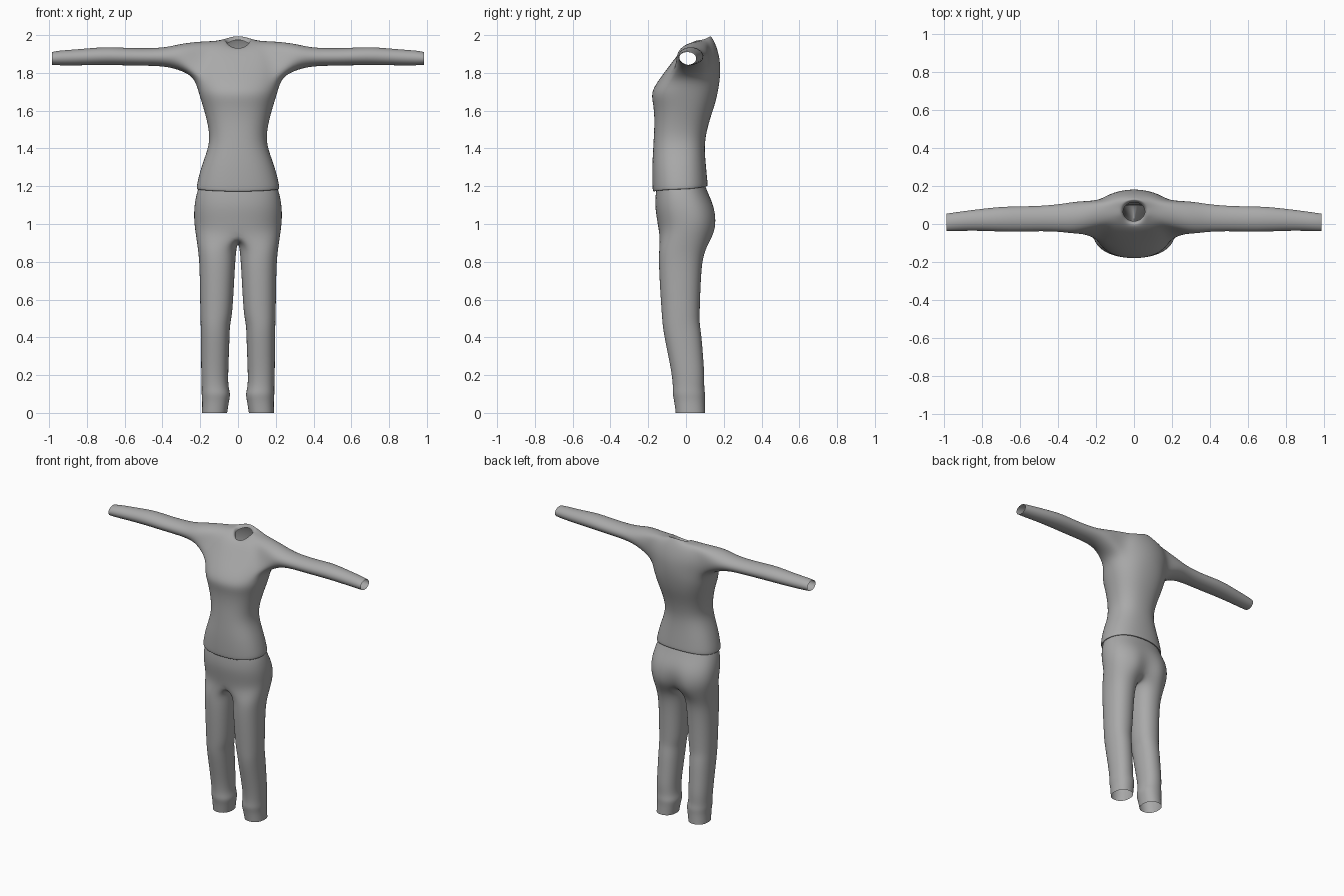
import bpy, bmesh, math

N = 20  # columns around the body

cloth = bpy.data.materials.new("grey cloth")
cloth.diffuse_color = (0.4, 0.4, 0.4, 1)


def spow(v, p):
    return math.copysign(abs(v) ** p, v)


def body_ring(bm, hw, yf, yb, zf, zs, zb, cleft=0.0, p=0.86):
    """Closed ring whose height varies from front to side to back."""
    ring = []
    for i in range(N):
        a = 2 * math.pi * i / N
        c, s = spow(math.cos(a), p), spow(math.sin(a), p)
        y = (yf + yb) / 2 + (yb - yf) / 2 * s
        z = zs + ((zb if s > 0 else zf) - zs) * s * s
        if i == N // 4:
            y -= cleft
        ring.append(bm.verts.new((hw * c, y, z)))
    return ring


def bridge(bm, a, b, skip=()):
    n = len(a)
    for i in range(n):
        if i not in skip:
            bm.faces.new((a[i], a[(i + 1) % n], b[(i + 1) % n], b[i]))


def finish(bm, name):
    bmesh.ops.recalc_face_normals(bm, faces=bm.faces)
    me = bpy.data.meshes.new(name)
    bm.to_mesh(me)
    bm.free()
    me.materials.append(cloth)
    ob = bpy.data.objects.new(name, me)
    bpy.context.collection.objects.link(ob)
    ob.modifiers.new("smooth", "SUBSURF").levels = 2
    ob.modifiers["smooth"].render_levels = 2
    for f in me.polygons:
        f.use_smooth = True
    return ob


# Shirt body: half width, front y, back y, then front, side and back heights
bm = bmesh.new()
shirt_rows = [
    (.205, -.160, .100, 1.180, 1.190, 1.205),
    (.222, -.176, .117, 1.166, 1.178, 1.196),
    (.222, -.180, .116, 1.190, 1.205, 1.220),
    (.198, -.181, .108, 1.30, 1.30, 1.30),
    (.163, -.176, .100, 1.39, 1.39, 1.39),
    (.150, -.172, .104, 1.46, 1.46, 1.46),
    (.166, -.168, .126, 1.55, 1.55, 1.55),
    (.190, -.174, .155, 1.63, 1.63, 1.63),
    (.212, -.188, .176, 1.69, 1.70, 1.72),
    (.234, -.160, .185, 1.745, 1.775, 1.80),
    (.240, -.098, .182, 1.825, 1.87, 1.875),
    (.190, -.045, .160, 1.895, 1.968, 1.95),
    (.105, -.012, .138, 1.932, 1.968, 1.988),
    (.068, .008, .128, 1.930, 1.978, 2.000),
    (.058, .015, .115, 1.905, 1.955, 1.975),
]
rings = [body_ring(bm, *r, p=0.86 if k < 9 else 1.0) for k, r in enumerate(shirt_rows)]
LOW = 9  # row below the armhole
arm_cols = {N - 2, N - 1, 0, 1, N // 2 - 2, N // 2 - 1, N // 2, N // 2 + 1}
for k in range(len(rings) - 1):
    bridge(bm, rings[k], rings[k + 1], arm_cols if k in (LOW, LOW + 1) else ())

# Sleeves: x, front y, back y, bottom z, top z
sleeve_rows = [
    (.295, -.058, .124, 1.808, 1.960),
    (.38, -.044, .108, 1.833, 1.936),
    (.48, -.040, .098, 1.836, 1.932),
    (.60, -.043, .095, 1.838, 1.934),
    (.70, -.043, .094, 1.840, 1.941),
    (.84, -.036, .077, 1.838, 1.927),
    (.95, -.040, .062, 1.838, 1.920),
    (.985, -.040, .056, 1.841, 1.912),
]
armhole = [(0, 0), (0, 1), (0, 2), (1, 2), (2, 2), (2, 1),
           (2, 0), (2, -1), (2, -2), (1, -2), (0, -2), (0, -1)]
for side in (1, -1):
    loop = [rings[LOW + r][(c if side > 0 else N // 2 - c) % N] for r, c in armhole]
    for x, y0, y1, z0, z1 in sleeve_rows:
        nxt = []
        for k in range(12):
            t = k * math.pi / 6
            nxt.append(bm.verts.new((side * x, (y0 + y1) / 2 + (y1 - y0) / 2 * math.sin(t),
                                     (z0 + z1) / 2 - (z1 - z0) / 2 * math.cos(t))))
        bridge(bm, loop, nxt)
        loop = nxt
finish(bm, "shirt")

# Trousers: waist and hips, with a cleft at the back
bm = bmesh.new()
hip_rows = [
    (.208, -.158, .100, 1.195, 1.20, 1.21, 0),
    (.224, -.163, .120, 1.15, 1.155, 1.16, 0),
    (.235, -.166, .157, 1.09, 1.09, 1.09, .008),
    (.236, -.155, .172, 1.02, 1.03, 1.02, .025),
    (.231, -.143, .165, .945, .975, .945, .045),
]
rings = [body_ring(bm, *r) for r in hip_rows]
for a, b in zip(rings, rings[1:]):
    bridge(bm, a, b)

# Crotch strip joining the front and back centre lines
hip = rings[-1]
front, back = hip[3 * N // 4], hip[N // 4]
crotch = []
for k in range(1, 6):
    t = k / 6
    y = back.co.y + (front.co.y - back.co.y) * t
    crotch.append(bm.verts.new((0, y, .94 - .045 * math.sin(math.pi * t))))

# Legs: height, inner x, outer x, front y, back y
leg_rows = [
    (.875, .006, .215, -.144, .108),
    (.80, .013, .206, -.147, .086),
    (.65, .021, .203, -.139, .078),
    (.52, .029, .201, -.130, .074),
    (.47, .041, .199, -.126, .074),
    (.41, .043, .198, -.118, .084),
    (.30, .047, .197, -.095, .092),
    (.20, .051, .196, -.076, .100),
    (.135, .050, .193, -.070, .097),
    (.100, .038, .195, -.074, .104),
    (.065, .046, .190, -.064, .101),
    (.0, .056, .192, -.056, .103),
]
for side in (1, -1):
    start = 3 * N // 4
    loop = [hip[(start + side * k) % N] for k in range(N // 2 + 1)] + crotch
    for z, x0, x1, y0, y1 in leg_rows:
        nxt = []
        for k in range(16):
            a = (k - 5) * math.pi / 8
            x = (x0 + x1) / 2 + (x1 - x0) / 2 * spow(math.cos(a), .9)
            y = (y0 + y1) / 2 + (y1 - y0) / 2 * spow(math.sin(a), .9)
            nxt.append(bm.verts.new((side * x, y, z)))
        bridge(bm, loop, nxt)
        loop = nxt
finish(bm, "trousers")
